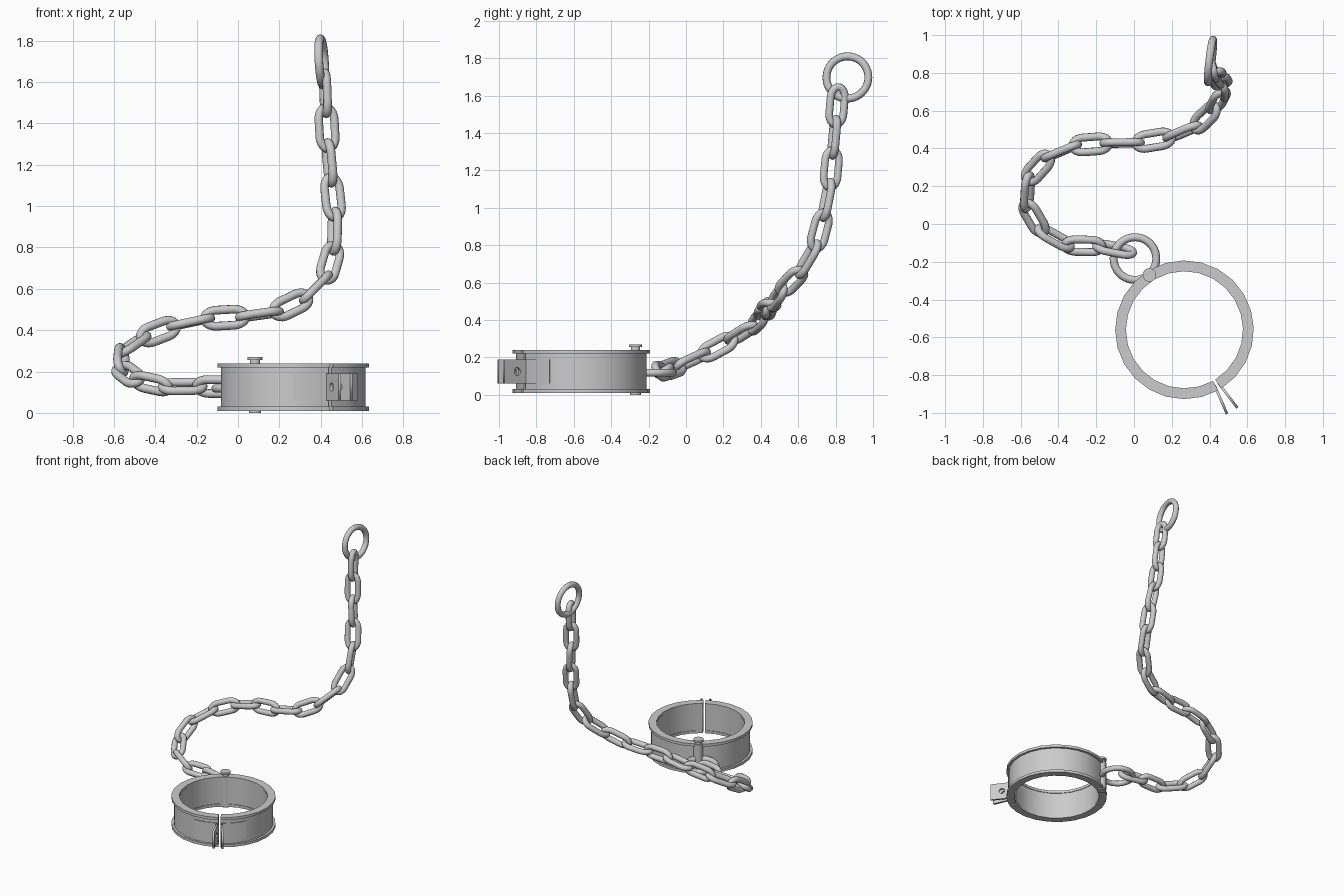
import bpy, bmesh
from math import sin, cos, pi, radians
from mathutils import Vector, Matrix

if "Cube" in bpy.data.objects:
    bpy.data.objects.remove(bpy.data.objects["Cube"])

CUFF = Vector((0.267, -0.56, 0))
GAP = radians(-59.5)
TUBE = 0.021


def add_object(name, data, matrix):
    ob = bpy.data.objects.new(name, data)
    bpy.context.collection.objects.link(ob)
    ob.matrix_world = matrix
    return ob


def smooth(ob, angle=30):
    bpy.context.view_layer.update()
    bpy.ops.object.select_all(action='DESELECT')
    ob.select_set(True)
    bpy.context.view_layer.objects.active = ob
    bpy.ops.object.shade_smooth_by_angle(angle=radians(angle))


def curve_mesh(name, splines, **settings):
    """Turn closed outlines into a mesh, as a tube or a filled plate."""
    cu = bpy.data.curves.new(name, 'CURVE')
    for key, value in settings.items():
        setattr(cu, key, value)
    for pts in splines:
        sp = cu.splines.new('POLY')
        sp.points.add(len(pts) - 1)
        for p, co in zip(sp.points, pts):
            p.co = (co[0], co[1], 0, 1)
        sp.use_cyclic_u = True
    tmp = add_object(name + "_outline", cu, Matrix())
    deps = bpy.context.evaluated_depsgraph_get()
    me = bpy.data.meshes.new_from_object(tmp.evaluated_get(deps))
    bpy.data.objects.remove(tmp)
    me.name = name
    return me


def circle(r, n, cx=0):
    return [(cx + r * cos(2 * pi * i / n), r * sin(2 * pi * i / n)) for i in range(n)]


def arc_band(name, r0, r1, z0, z1, a0, a1, n):
    """Sweep a rectangular section around the cuff centre."""
    bm = bmesh.new()
    rows = []
    for i in range(n + 1):
        a = a0 + (a1 - a0) * i / n
        rows.append([bm.verts.new((r * cos(a), r * sin(a), z))
                     for r, z in ((r0, z0), (r1, z0), (r1, z1), (r0, z1))])
    for p, q in zip(rows, rows[1:]):
        for k in range(4):
            m = (k + 1) % 4
            bm.faces.new((p[k], p[m], q[m], q[k]))
    bm.faces.new(rows[0][::-1])
    bm.faces.new(rows[-1])
    bmesh.ops.recalc_face_normals(bm, faces=bm.faces)
    me = bpy.data.meshes.new(name)
    bm.to_mesh(me)
    bm.free()
    smooth(add_object(name, me, Matrix.Translation(CUFF)))


def cylinder(name, at, r, z0, z1):
    bpy.ops.mesh.primitive_cylinder_add(vertices=20, radius=r, depth=z1 - z0,
                                        location=(at.x, at.y, (z0 + z1) / 2))
    ob = bpy.context.object
    ob.name = name
    smooth(ob)


# Cuff band with a flange on each rim and a strap, in two halves from gap to hinge
SEGMENTS = 12
slit = radians(1.3)
step = (pi - slit) / SEGMENTS
for side, sign in (("left", 1), ("right", -1)):
    a0, a1 = GAP + sign * slit, GAP + sign * pi
    arc_band(side + "_cuff_band", 0.315, 0.35, 0.02, 0.23, a0, a1, SEGMENTS)
    arc_band(side + "_lower_flange", 0.31, 0.367, 0.01, 0.03, a0, a1, SEGMENTS)
    arc_band(side + "_upper_flange", 0.31, 0.367, 0.22, 0.24, a0, a1, SEGMENTS)
    arc_band(side + "_strap", 0.34, 0.356, 0.06, 0.19, a0, a0 + sign * 2 * step, 2)

# Splayed lock tabs with a hole
plate = curve_mesh("lock_tab", [[(0, -0.065), (0.165, -0.065), (0.165, 0.065), (0, 0.065)],
                                circle(0.021, 16, 0.08)],
                   dimensions='2D', fill_mode='BOTH', extrude=0.007)
for side, sign in (("left", 1), ("right", -1)):
    a = GAP + sign * radians(2)
    at = CUFF + Vector((0.335 * cos(a), 0.335 * sin(a), 0.125))
    turn = Matrix.Rotation(GAP + sign * radians(7), 4, 'Z') @ Matrix.Rotation(pi / 2, 4, 'X')
    add_object(side + "_lock_tab", plate, Matrix.Translation(at) @ turn)

# Hinge barrel and pin
hinge = Vector((0.082, -0.27, 0))
cylinder("hinge_barrel", hinge, 0.034, 0.012, 0.238)
cylinder("hinge_pin", hinge, 0.025, 0.005, 0.26)
cylinder("pin_head", hinge, 0.036, 0.255, 0.27)
cylinder("pin_foot", hinge, 0.03, 0, 0.012)

# End rings
ring = curve_mesh("ring", [circle(0.113, 40)], dimensions='3D',
                  bevel_depth=TUBE, bevel_resolution=3, fill_mode='FULL')
lower = add_object("cuff_ring", ring, Matrix.Translation((0.005, -0.183, 0.118)))
tilt = Vector((1, -0.12, 0.06)).to_track_quat('Z', 'Y').to_matrix().to_4x4()
add_object("end_ring", ring, Matrix.Translation((0.405, 0.863, 1.697)) @ tilt)
smooth(lower, 60)

# Chain link outline: two half ellipses joined by short straights
HALF, REACH, BEND = 0.042, 0.058, 0.039
outline = []
for end in (0, 1):
    for i in range(13):
        a = pi * (i / 12 - 0.5 + end)
        outline.append(((HALF, -HALF)[end] + REACH * cos(a), BEND * sin(a)))
link = curve_mesh("chain_link", [outline], dimensions='3D',
                  bevel_depth=TUBE, bevel_resolution=3, fill_mode='FULL')

# Path of the chain
path = [Vector(p) for p in (
    (-0.02, -0.15, 0.125), (-0.16, -0.115, 0.13), (-0.3, -0.13, 0.12), (-0.45, -0.08, 0.14),
    (-0.55, 0.03, 0.18), (-0.585, 0.16, 0.25), (-0.55, 0.27, 0.31), (-0.45, 0.36, 0.37),
    (-0.3, 0.42, 0.425), (-0.1, 0.43, 0.465), (0.05, 0.43, 0.465), (0.2, 0.46, 0.49),
    (0.32, 0.51, 0.55), (0.42, 0.6, 0.64), (0.465, 0.69, 0.78), (0.47, 0.735, 0.95),
    (0.45, 0.77, 1.13), (0.43, 0.79, 1.35), (0.42, 0.815, 1.63))]
lengths = [(q - p).length for p, q in zip(path, path[1:])]


def along(s):
    for p, q, d in zip(path, path[1:], lengths):
        if s <= d + 0.001:
            return p.lerp(q, s / d)
        s -= d


# Links set along the path, alternating a quarter turn with a slow twist
COUNT = 18
pitch = sum(lengths) / COUNT
up = Vector((0, 0, 1))
for i in range(COUNT):
    a, b = along(i * pitch), along((i + 1) * pitch)
    t = (b - a).normalized()
    up = (up - t * up.dot(t)).normalized()
    roll = Matrix.Rotation(radians(60 - 2.5 * i - 90 * (i % 2)), 3, t)
    across = roll @ t.cross(up)
    frame = Matrix((t, across, t.cross(across))).transposed().to_4x4()
    ob = add_object("chain_link_%02d" % (i + 1), link, Matrix.Translation((a + b) / 2) @ frame)
smooth(ob, 60)
